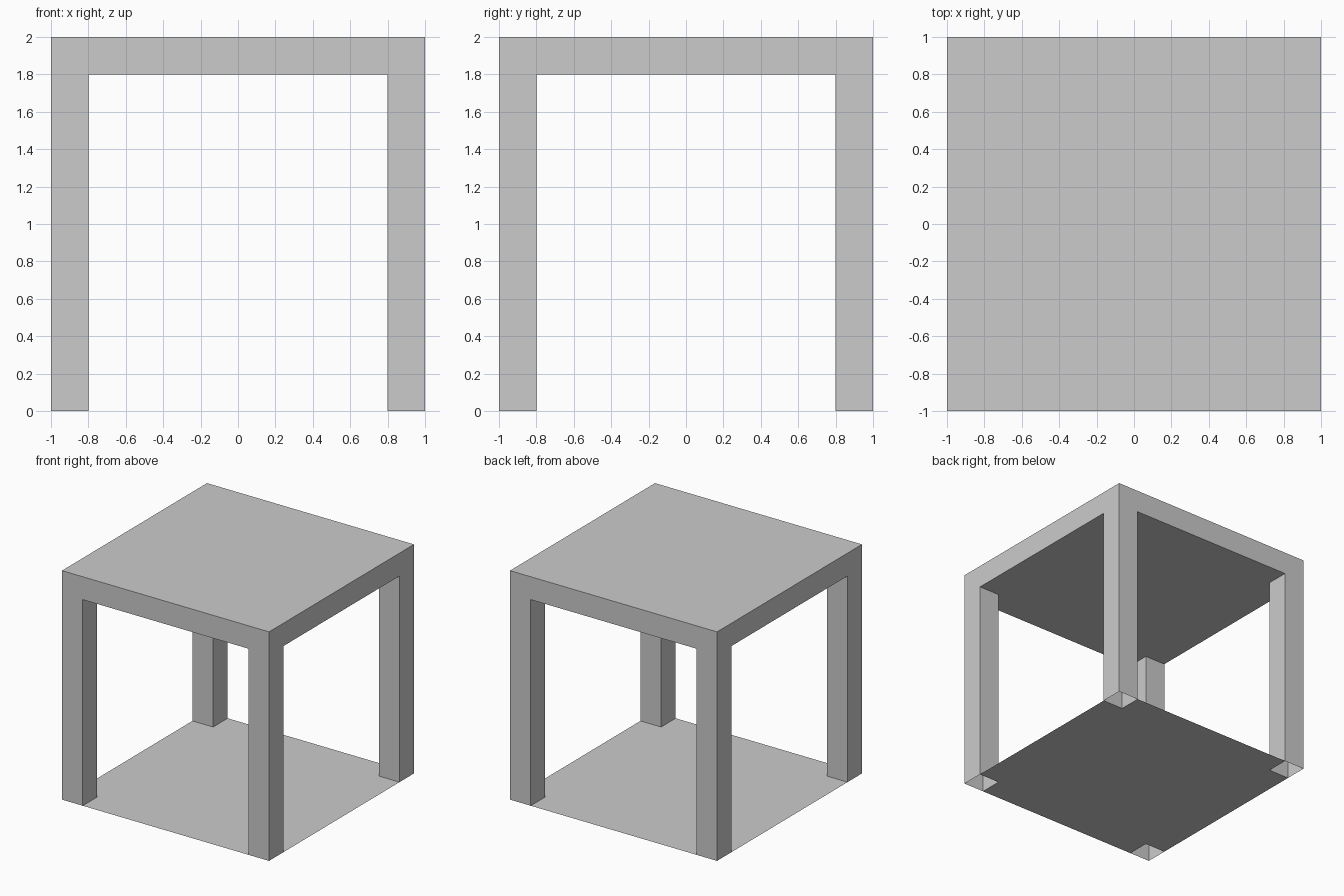
import bpy, bmesh, math
from mathutils import Matrix, Vector

if "Cube" in bpy.data.objects:
    bpy.data.objects.remove(bpy.data.objects["Cube"])

INNER = 0.8      # inner edge of the legs
SLAB_Z = 1.8     # underside of the top slab


def cut_grid(bm):
    """Split everything along the four planes of the leg inner faces."""
    for axis in (Vector((1, 0, 0)), Vector((0, 1, 0))):
        for d in (-INNER, INNER):
            bmesh.ops.bisect_plane(bm, geom=bm.verts[:] + bm.edges[:] + bm.faces[:],
                                   plane_co=axis * d, plane_no=axis)


def corner_faces(bm, z):
    found = []
    for f in bm.faces:
        c = f.calc_center_median()
        if abs(c.z - z) < 1e-4 and INNER < abs(c.x) < 0.99 and INNER < abs(c.y) < 0.99:
            found.append(f)
    return found


def finish(bm, name):
    # Merge the flat pieces left by the grid cuts
    bmesh.ops.dissolve_limit(bm, angle_limit=math.radians(1),
                             verts=bm.verts[:], edges=bm.edges[:])
    mesh = bpy.data.meshes.new(name)
    bm.to_mesh(mesh)
    bm.free()
    bpy.context.collection.objects.link(bpy.data.objects.new(name, mesh))


# Top slab with four hollow legs drawn down from its corners
bm = bmesh.new()
bmesh.ops.create_cube(bm, size=1, matrix=Matrix.Translation((0, 0, (SLAB_Z + 2) / 2))
                      @ Matrix.Diagonal((2, 2, 2 - SLAB_Z, 1)))
cut_grid(bm)
ends = bmesh.ops.extrude_discrete_faces(bm, faces=corner_faces(bm, SLAB_Z))["faces"]
bmesh.ops.translate(bm, vec=(0, 0, -SLAB_Z), verts=list({v for f in ends for v in f.verts}))
bmesh.ops.recalc_face_normals(bm, faces=bm.faces[:])
bmesh.ops.delete(bm, geom=corner_faces(bm, 0), context='FACES_ONLY')  # open leg ends
finish(bm, "top_and_legs")

# Thin floor sheet, notched at the corners around the open legs
bm = bmesh.new()
bmesh.ops.create_grid(bm, x_segments=1, y_segments=1, size=1)
cut_grid(bm)
bmesh.ops.delete(bm, geom=corner_faces(bm, 0), context='FACES')
finish(bm, "floor_sheet")
